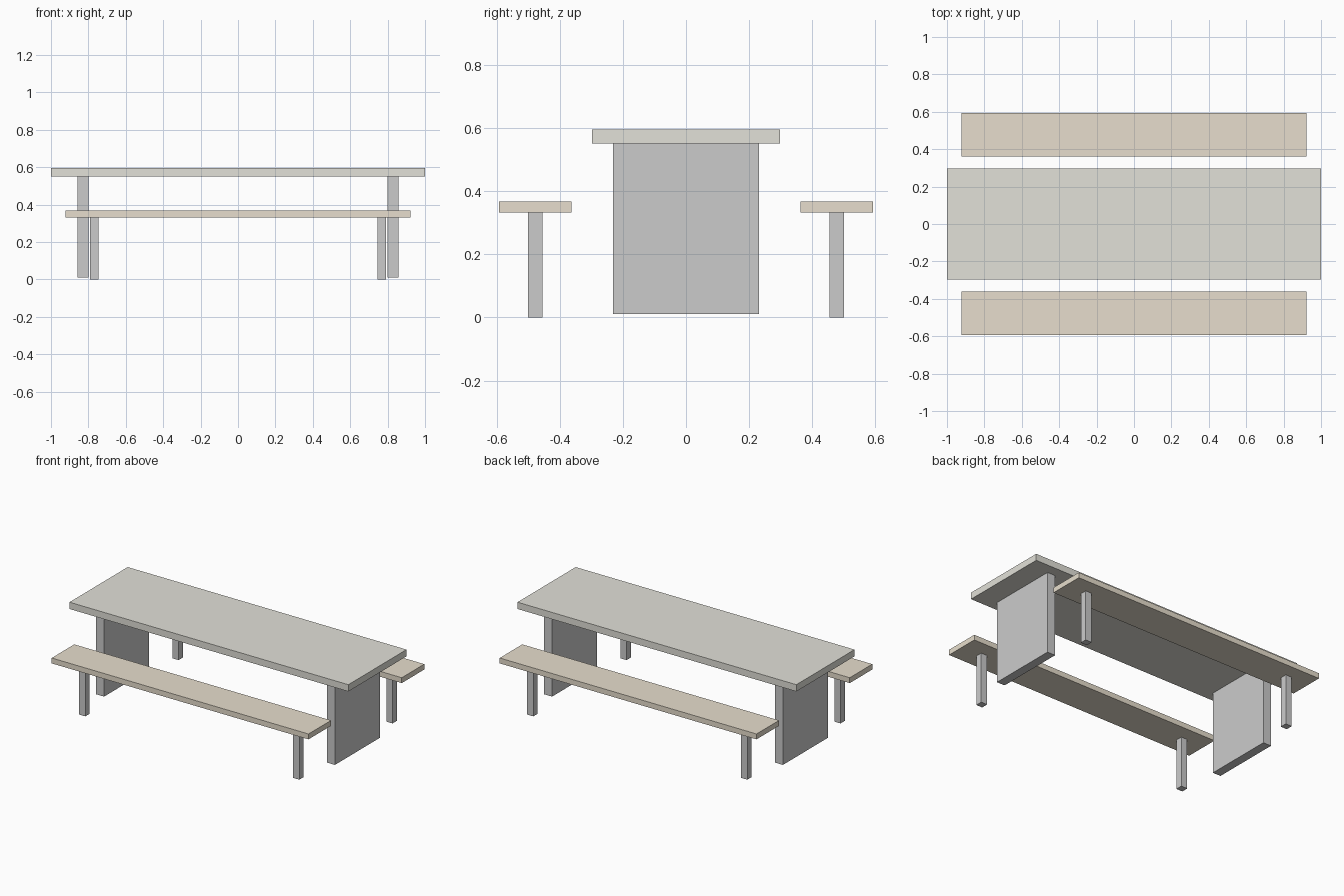
import bpy

if "Cube" in bpy.data.objects:
    bpy.data.objects.remove(bpy.data.objects["Cube"])


def material(name, rgb):
    mat = bpy.data.materials.new(name)
    mat.diffuse_color = (*rgb, 1)
    mat.use_nodes = True
    mat.node_tree.nodes["Principled BSDF"].inputs["Base Color"].default_value = mat.diffuse_color
    return mat


def box(name, x, y, z, mat=None):
    """Box spanning the (low, high) ranges on each axis."""
    spans = (x, y, z)
    bpy.ops.mesh.primitive_cube_add(size=1, location=[(a + b) / 2 for a, b in spans])
    obj = bpy.context.object
    obj.name = name
    obj.scale = [abs(b - a) for a, b in spans]
    bpy.ops.object.transform_apply(location=False, rotation=False, scale=True)
    if mat:
        obj.data.materials.append(mat)
    return obj


stone = material("stone", (0.76, 0.75, 0.69))
wood = material("wood", (0.80, 0.73, 0.61))

# Table top
box("table_top", (-1, 1), (-0.298, 0.298), (0.551, 0.595), stone)

# Panel supports under the table
for side, s in (("left", -1), ("right", 1)):
    box(f"{side}_table_panel", (s * 0.799, s * 0.857), (-0.231, 0.231), (0.011, 0.551))

# Two benches, each on a pair of square legs
for end, t in (("front", -1), ("back", 1)):
    box(f"{end}_bench_seat", (-0.921, 0.921), (t * 0.362, t * 0.593), (0.332, 0.367), wood)
    for side, s in (("left", -1), ("right", 1)):
        box(f"{end}_{side}_bench_leg", (s * 0.745, s * 0.79),
            (t * 0.455, t * 0.5), (0, 0.332))
